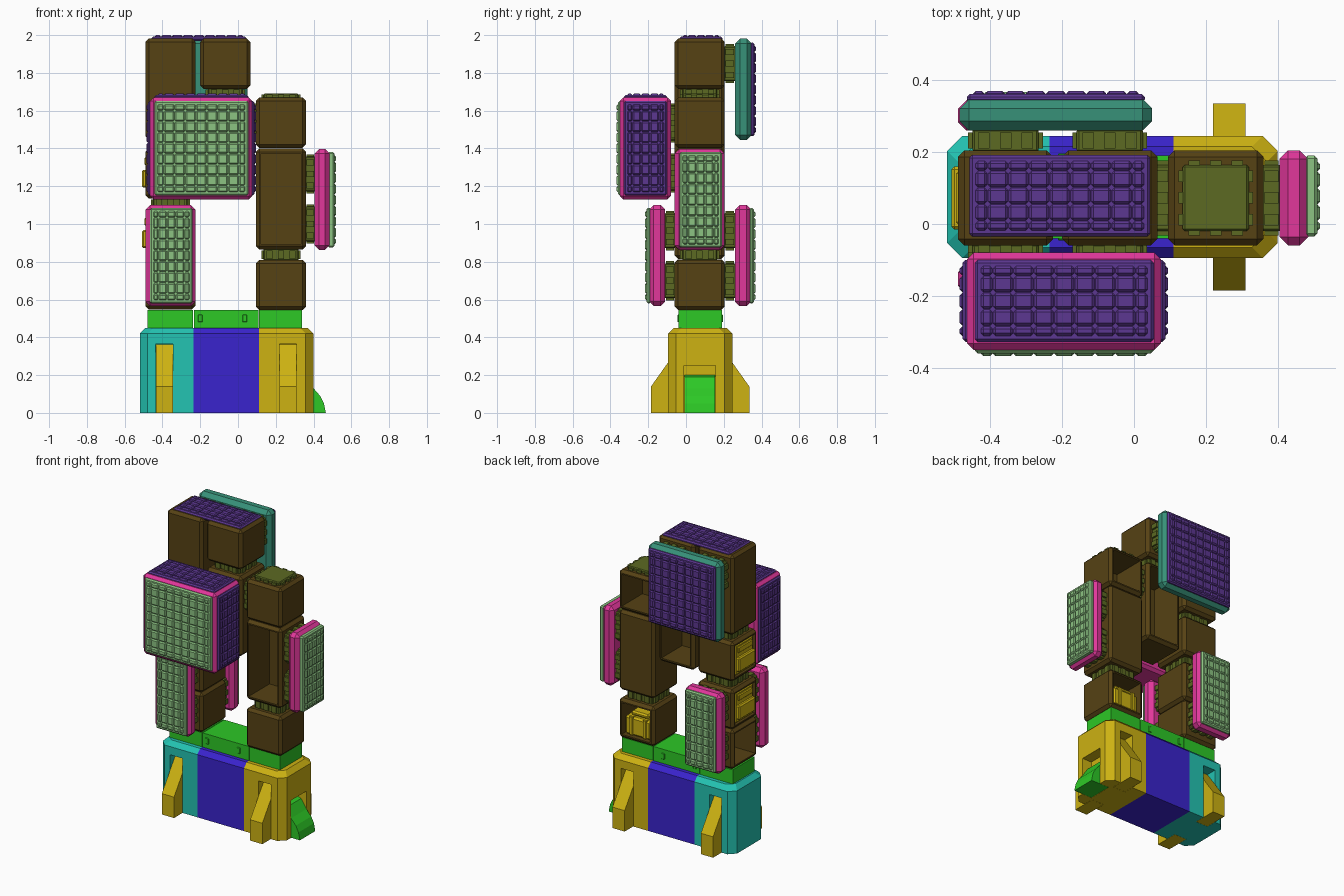
import bpy, bmesh
from mathutils import Vector

if "Cube" in bpy.data.objects:
    bpy.data.objects.remove(bpy.data.objects["Cube"], do_unlink=True)

COLOURS = {
    "brown": (.093, .054, .007), "teal": (.038, .283, .188), "purple": (.107, .038, .283),
    "pink": (.753, .038, .328), "pale_green": (.262, .546, .223), "yellow": (.61, .445, .006),
    "green": (.026, .578, .019), "blue": (.042, .017, .61), "cyan": (.017, .546, .445),
    "olive": (.107, .144, .016),
}
MATS = {}
for key, rgb in COLOURS.items():
    m = bpy.data.materials.new(key)
    m.use_nodes = True
    m.diffuse_color = (*rgb, 1)
    m.node_tree.nodes["Principled BSDF"].inputs["Base Color"].default_value = (*rgb, 1)
    MATS[key] = m


def finish(bm, name, colour):
    bmesh.ops.recalc_face_normals(bm, faces=bm.faces)
    me = bpy.data.meshes.new(name)
    bm.to_mesh(me)
    bm.free()
    me.materials.append(MATS[colour])
    ob = bpy.data.objects.new(name, me)
    bpy.context.collection.objects.link(ob)
    return ob


def add_box(bm, lo, hi, bevel=0):
    verts = bmesh.ops.create_cube(bm, size=1)["verts"]
    for v in verts:
        v.co = Vector([lo[i] if v.co[i] < 0 else hi[i] for i in range(3)])
    if bevel:
        edges = list({e for v in verts for e in v.link_edges})
        bmesh.ops.bevel(bm, geom=edges, offset=bevel, segments=1, affect='EDGES')


def box(name, colour, lo, hi, bevel=0):
    bm = bmesh.new()
    add_box(bm, lo, hi, bevel)
    return finish(bm, name, colour)


def crate(name, lo, hi, opening=None):
    """Bevelled shell, hollowed from the side the opening direction points to."""
    bm = bmesh.new()
    add_box(bm, lo, hi, .018)
    if opening:
        d = Vector(opening)
        bm.normal_update()
        face = max((f for f in bm.faces if f.normal.dot(d) > .9), key=lambda f: f.calc_area())
        bmesh.ops.inset_individual(bm, faces=[face], thickness=.012)
        inner = bmesh.ops.extrude_discrete_faces(bm, faces=[face])["faces"][0]
        bmesh.ops.translate(bm, verts=inner.verts, vec=d * -.22)
    return finish(bm, name, "brown")


def pad(name, colour, lo, hi, axis, sign, nu, nv):
    """Quilted pad: a thin plate carrying a grid of pillow cells."""
    bm = bmesh.new()
    u, v = [i for i in range(3) if i != axis]
    blo, bhi = list(lo), list(hi)
    if sign > 0:
        bhi[axis] -= .008
    else:
        blo[axis] += .008
    add_box(bm, blo, bhi, .008)

    def stops(a, b, n):
        weights = [.6] + [1] * (n - 2) + [.6]
        step = (b - a) / sum(weights)
        return [a + step * sum(weights[:i]) for i in range(n + 1)]
    us = stops(lo[u] + .016, hi[u] - .016, nu)
    vs = stops(lo[v] + .016, hi[v] - .016, nv)
    for i in range(nu):
        for j in range(nv):
            clo, chi = list(lo), list(hi)
            clo[u], chi[u] = us[i] + .001, us[i + 1] - .001
            clo[v], chi[v] = vs[j] + .001, vs[j + 1] - .001
            add_box(bm, clo, chi, .007)
    return finish(bm, name, colour)


def connector(name, centre, axis, a, b):
    """Square coupling with teeth on each side, from a to b along an axis."""
    bm = bmesh.new()
    u, v = [i for i in range(3) if i != axis]

    def part(cu, cv, hu, hv, s, e, bevel=0):
        lo, hi = [0] * 3, [0] * 3
        lo[axis], hi[axis] = s, e
        lo[u], hi[u], lo[v], hi[v] = cu - hu, cu + hu, cv - hv, cv + hv
        add_box(bm, lo, hi, bevel)
    cu, cv = centre
    part(cu, cv, .092, .092, a, b, .006)
    gap = (b - a) * .15
    for t in (-.06, 0, .06):
        for s in (-1, 1):
            part(cu + t, cv + s * .094, .016, .01, a + gap, b - gap)
            part(cu + s * .094, cv + t, .01, .016, a + gap, b - gap)
    return finish(bm, name, "olive")


def prism(name, colour, profile, axis, a, b):
    """Extrude a 2D profile along an axis."""
    bm = bmesh.new()
    pts = []
    for p in profile:
        co = list(p)
        co.insert(axis, a)
        pts.append(bm.verts.new(co))
    face = bm.faces.new(pts)
    top = bmesh.ops.extrude_face_region(bm, geom=[face])["geom"]
    shift = Vector([b - a if i == axis else 0 for i in range(3)])
    bmesh.ops.translate(bm, verts=[g for g in top if isinstance(g, bmesh.types.BMVert)], vec=shift)
    return finish(bm, name, colour)


def base_block(name, colour, inner, outer, chamfer):
    """Base block lofted in rings; outer corners cut, top edge sloped."""
    bm = bmesh.new()
    s = 1 if outer > inner else -1
    rings = []
    for z, inset in ((0, 0), (.42, 0), (.45, .03)):
        y0, y1 = -.095 + inset, .245 - inset
        xo = outer - s * inset * (chamfer > 0)
        plan = [(inner, y0), (xo - s * chamfer, y0), (xo, y0 + chamfer),
                (xo, y1 - chamfer), (xo - s * chamfer, y1), (inner, y1)]
        if not chamfer:
            plan = [plan[i] for i in (0, 2, 3, 5)]
        rings.append([bm.verts.new((x, y, z)) for x, y in plan])
    n = len(rings[0])
    for r, q in zip(rings, rings[1:]):
        for i in range(n):
            bm.faces.new((r[i], r[(i + 1) % n], q[(i + 1) % n], q[i]))
    bm.faces.new(rings[0])
    bm.faces.new(rings[-1])
    return finish(bm, name, colour)


def cut(target, lo, hi):
    cutter = box("cutter", "yellow", lo, hi)
    mod = target.modifiers.new("slot", 'BOOLEAN')
    mod.operation, mod.object, mod.solver = 'DIFFERENCE', cutter, 'EXACT'
    bpy.context.view_layer.objects.active = target
    bpy.ops.object.modifier_apply(modifier=mod.name)
    bpy.data.objects.remove(cutter, do_unlink=True)


# Base blocks with slots and buttress fins
base_block("base_middle", "blue", -.235, .11, 0)
right_base = base_block("base_right", "cyan", -.235, -.52, .042)
left_base = base_block("base_left", "yellow", .11, .40, .042)
for block, x in ((right_base, -.39), (left_base, .265)):
    for side, edge in ((-1, -.095), (1, .245)):
        y0, y1 = sorted((edge - side * .07, edge + side * .05))
        cut(block, (x - .046, y0, -.05), (x + .046, y1, .365))
        fin = [(edge - side * .069, 0), (edge + side * .09, 0), (edge + side * .09, .14),
               (edge + side * .005, .26), (edge - side * .069, .362)]
        prism("base_fin", "yellow", fin, 0, x - .045, x + .045)
cut(left_base, (.33, -.01, -.05), (.45, .155, .25))
prism("side_flap", "green", [(.331, 0), (.331, .2), (.36, .19), (.40, .13), (.435, .09),
                             (.455, .05), (.465, 0)], 1, -.009, .154)

# Deck in three linked sections
for x0, x1 in ((-.48, -.238), (-.234, .108), (.112, .34)):
    box("deck_section", "green", (x0, -.04, .45), (x1, .19, .545))
for x in (-.2, .035):
    for y in (-.042, .192):
        box("deck_latch", "green", (x - .012, y - .004, .48), (x + .012, y + .004, .52), .003)

# Crates: left, right and middle columns
Y0, Y1 = -.06, .205
BACK, FRONT, OUT = (0, 1, 0), (0, -1, 0), (-1, 0, 0)
for name, x0, z0, z1, opening in (
        ("left_lower_crate", .095, .545, .81, BACK), ("left_tall_crate", .095, .865, 1.40, FRONT),
        ("left_upper_crate", .095, 1.403, 1.67, BACK), ("right_lower_crate", -.49, .548, .813, OUT),
        ("right_middle_crate", -.49, .815, 1.08, OUT), ("right_upper_crate", -.49, 1.135, 1.40, OUT),
        ("right_tall_crate", -.49, 1.447, 1.982, None), ("middle_tall_crate", -.2, 1.135, 1.67, BACK),
        ("top_crate", -.2, 1.715, 1.982, None)):
    crate(name, (x0, Y0, z0), (x0 + .265, Y1, z1), opening)

# Yellow cargo inside the crates
box("cargo_block", "yellow", (.13, .02, .575), (.32, .19, .70), .012)
box("cargo_ridge", "yellow", (.16, .03, .70), (.29, .17, .73), .01)
for x in (.17, .27):
    box("cargo_strap", "yellow", (x - .012, .02, .58), (x + .012, .198, .705), .003)
for z in (.947, 1.267):
    box("cargo_door", "yellow", (-.485, -.025, z - .105), (-.44, .17, z + .105), .012)
    box("cargo_handle", "yellow", (-.508, -.015, z - .075), (-.48, .16, z + .02), .008)
    box("cargo_rail", "yellow", (-.495, .0, z + .045), (-.48, .145, z + .085), .005)

# Couplings between crates and panels
MID = (Y0 + Y1) / 2
for x, a, b in ((.2275, .805, .87), (.2275, 1.66, 1.69), (-.3575, 1.075, 1.14),
                (-.3575, 1.395, 1.452), (-.0675, 1.665, 1.72)):
    connector("stack_coupling", (x, MID), 2, a, b)
for z in (1.0, 1.265):
    connector("side_coupling", (MID, z), 0, .355, .41)
for z in (.70, .965):
    connector("front_coupling", (-.3575, z), 1, -.115, -.055)
    connector("rear_coupling", (-.3575, z), 1, .20, .265)
for x in (-.3575, -.0675):
    connector("back_panel_coupling", (x, MID + 1.777), 1, .20, .265)
    for z in (1.27, 1.535):
        connector("module_coupling", (x, z), 1, -.085, -.055)
connector("cross_coupling", (MID, 1.535), 0, .06, .10)

# Padded side, front and rear panels
box("side_panel", "pink", (.405, Y0, .863), (.485, Y1, 1.397), .024)
pad("side_pad", "pale_green", (.475, -.035, .875), (.518, .19, 1.38), 0, 1, 5, 9)
box("front_panel", "pink", (-.49, -.195, .565), (-.225, -.11, 1.10), .024)
pad("front_pad", "pale_green", (-.465, -.217, .58), (-.24, -.185, 1.085), 1, -1, 5, 9)
box("rear_panel", "pink", (-.49, .26, .565), (-.225, .345, 1.10), .024)
pad("rear_pad", "pale_green", (-.465, .335, .58), (-.24, .367, 1.085), 1, 1, 5, 9)
box("back_panel", "teal", (-.485, .26, 1.445), (.05, .348, 1.982), .026)
pad("back_pad", "purple", (-.465, .338, 1.465), (.03, .37, 1.96), 1, 1, 9, 9)

# Large front module and roof pad
box("front_module", "pink", (-.465, -.35, 1.13), (.075, -.08, 1.67), .018)
pad("module_front_pad", "pale_green", (-.443, -.368, 1.152), (.055, -.34, 1.65), 1, -1, 9, 9)
pad("module_top_pad", "purple", (-.443, -.328, 1.66), (.055, -.1, 1.69), 2, 1, 9, 5)
pad("module_left_pad", "purple", (.065, -.328, 1.152), (.095, -.1, 1.65), 0, 1, 5, 9)
pad("module_right_pad", "purple", (-.485, -.328, 1.152), (-.455, -.1, 1.65), 0, -1, 5, 9)
pad("roof_pad", "purple", (-.458, -.035, 1.97), (.045, .192, 2.0), 2, 1, 9, 5)
